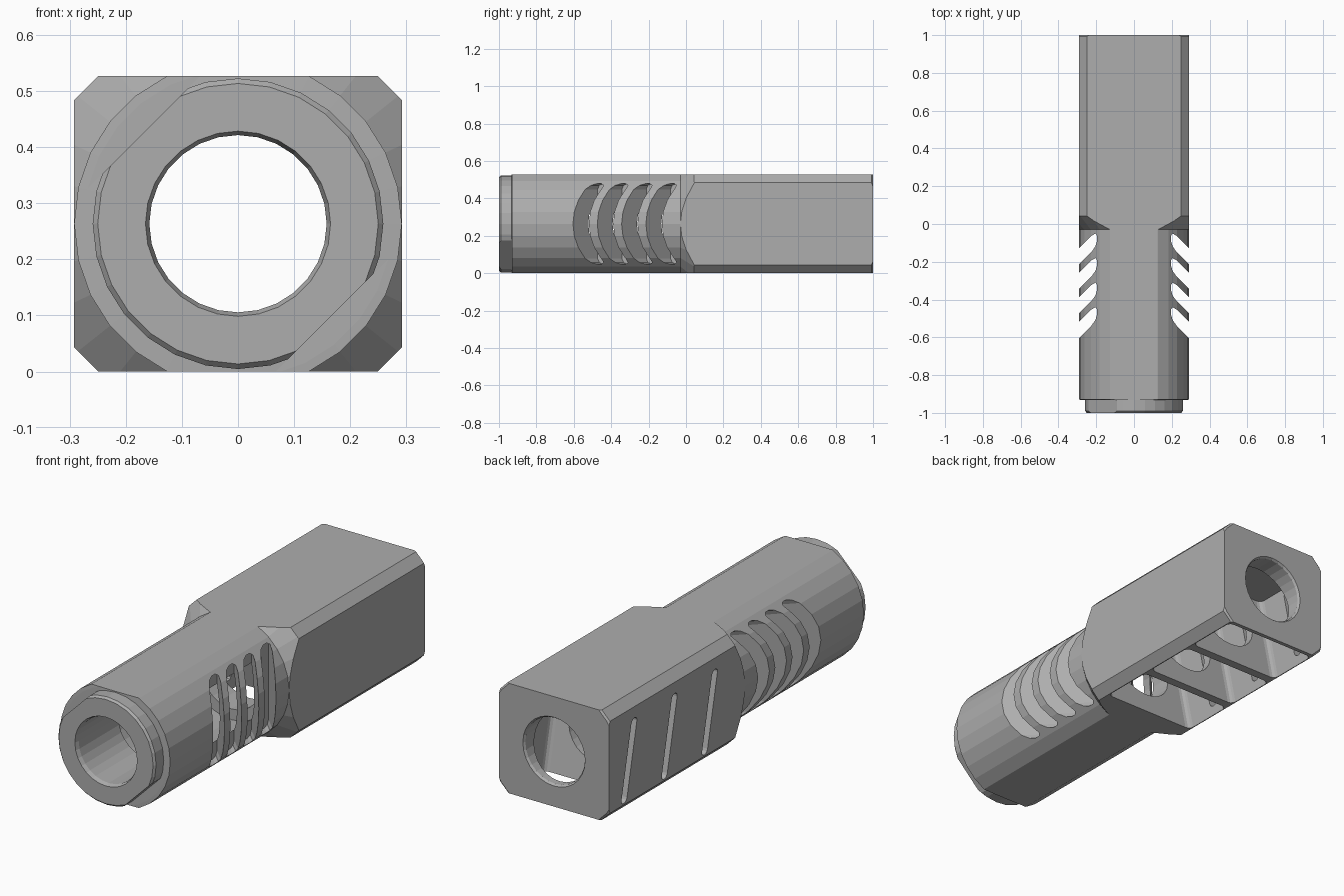
import bpy, bmesh, math
from mathutils import Vector

if "Cube" in bpy.data.objects:
    bpy.data.objects.remove(bpy.data.objects["Cube"])

HALF_W, HEIGHT = 0.292, 0.527
MID = HEIGHT / 2
LEAN = -0.22          # forward lean of the rear chambers
cutters = []

steel = bpy.data.materials.new("grey steel")
steel.use_nodes = True
steel.diffuse_color = (0.42, 0.42, 0.42, 1)
steel.node_tree.nodes["Principled BSDF"].inputs["Base Color"].default_value = (0.42, 0.42, 0.42, 1)


def finish(name, bm):
    bmesh.ops.recalc_face_normals(bm, faces=bm.faces)
    mesh = bpy.data.meshes.new(name)
    bm.to_mesh(mesh)
    bm.free()
    mesh.materials.append(steel)
    ob = bpy.data.objects.new(name, mesh)
    bpy.context.collection.objects.link(ob)
    return ob


def lathe(name, profile, segs):
    """Closed (y, radius) section turned around the bore axis."""
    bm = bmesh.new()
    rings = []
    for i in range(segs):
        a = math.tau * i / segs
        rings.append([bm.verts.new((r * math.cos(a), y, MID + r * math.sin(a))) for y, r in profile])
    n = len(profile)
    for i in range(segs):
        a, b = rings[i], rings[(i + 1) % segs]
        for j in range(n):
            k = (j + 1) % n
            bm.faces.new((a[j], a[k], b[k], b[j]))
    return finish(name, bm)


def prism(name, points, vector):
    """Outline pushed along a vector."""
    bm = bmesh.new()
    low = [bm.verts.new(p) for p in points]
    high = [bm.verts.new(Vector(p) + Vector(vector)) for p in points]
    bm.faces.new(low)
    bm.faces.new(high)
    for i in range(len(low)):
        j = (i + 1) % len(low)
        bm.faces.new((low[i], low[j], high[j], high[i]))
    return finish(name, bm)


def rounded(w, h, r, steps):
    """Rectangle outline with rounded (or chamfered) corners."""
    pts = []
    for q, (sx, sy) in enumerate(((1, 1), (-1, 1), (-1, -1), (1, -1))):
        for s in range(steps + 1):
            a = math.pi / 2 * (q + s / steps)
            pts.append((sx * (w / 2 - r) + r * math.cos(a), sy * (h / 2 - r) + r * math.sin(a)))
    return pts


def boolean(target, tool, operation="DIFFERENCE"):
    mod = target.modifiers.new(tool.name, "BOOLEAN")
    mod.operation = operation
    mod.solver = "EXACT"
    mod.object = tool
    tool.hide_render = True
    cutters.append(tool)


# Turned body: front collar, round barrel, cone shoulder, rear block, bore
body = lathe("muzzle_body", [
    (-1, 0.165), (-1, 0.250), (-0.99, 0.259), (-0.932, 0.259), (-0.93, HALF_W),
    (-0.03, HALF_W), (0.055, 0.377), (0.982, 0.377), (1, 0.356),
    (1, 0.165), (0.99, 0.158), (-0.05, 0.158), (-0.05, 0.21), (-0.68, 0.21),
    (-0.68, 0.158), (-0.98, 0.158)], 28)

# Square envelope with chamfered long edges
envelope = prism("envelope", [(x, -1.1, z + MID) for x, z in rounded(2 * HALF_W, HEIGHT, 0.043, 1)], (0, 2.2, 0))
boolean(body, envelope, "INTERSECT")

# Two diagonal wrench flats on the collar
for side in (-1, 1):
    d = Vector((side, 0, -side)).normalized()
    t = Vector((1, 0, 1)).normalized()
    c = Vector((0, -1.05, MID)) + d * 0.234
    flat = prism("flat_cutter", [c + t * 0.3, c - t * 0.3, c - t * 0.3 + d * 0.2, c + t * 0.3 + d * 0.2], (0, 0.119, 0))
    boolean(body, flat)

# Angled gas slots on both sides of the barrel
for i in range(4):
    y0 = -0.56 + 0.13 * i
    outline = rounded(0.085, 0.43, 0.03, 2)
    for side in (-1, 1):
        slot = prism("side_slot_cutter", [(side * 0.33, y0 + u - 0.04, MID + v) for u, v in outline],
                     (-side * 0.17, 0.17, 0))
        boolean(body, slot)

# Leaning chambers open below, each with a thin slot through the right wall
for i in range(3):
    y0 = 0.24 + 0.305 * i
    depth = 0.5
    chamber = prism("chamber_cutter", [(u, y0 + v - LEAN * 0.05, -0.05) for u, v in rounded(0.49, 0.262, 0.025, 3)],
                    (0, LEAN * depth, depth))
    boolean(body, chamber)
    vent = prism("vent_cutter", [(-0.33, y0 + 0.05 + u + LEAN * (v + 0.24), 0.24 + v)
                                 for u, v in rounded(0.042, 0.38, 0.02, 3)], (0.15, 0, 0))
    boolean(body, vent)

# Bake the cuts and drop the cutters
bpy.context.view_layer.update()
graph = bpy.context.evaluated_depsgraph_get()
baked = bpy.data.meshes.new_from_object(body.evaluated_get(graph))
body.modifiers.clear()
body.data = baked
for tool in cutters:
    bpy.data.objects.remove(tool)
for poly in body.data.polygons:
    poly.use_smooth = False
    poly.material_index = 0
